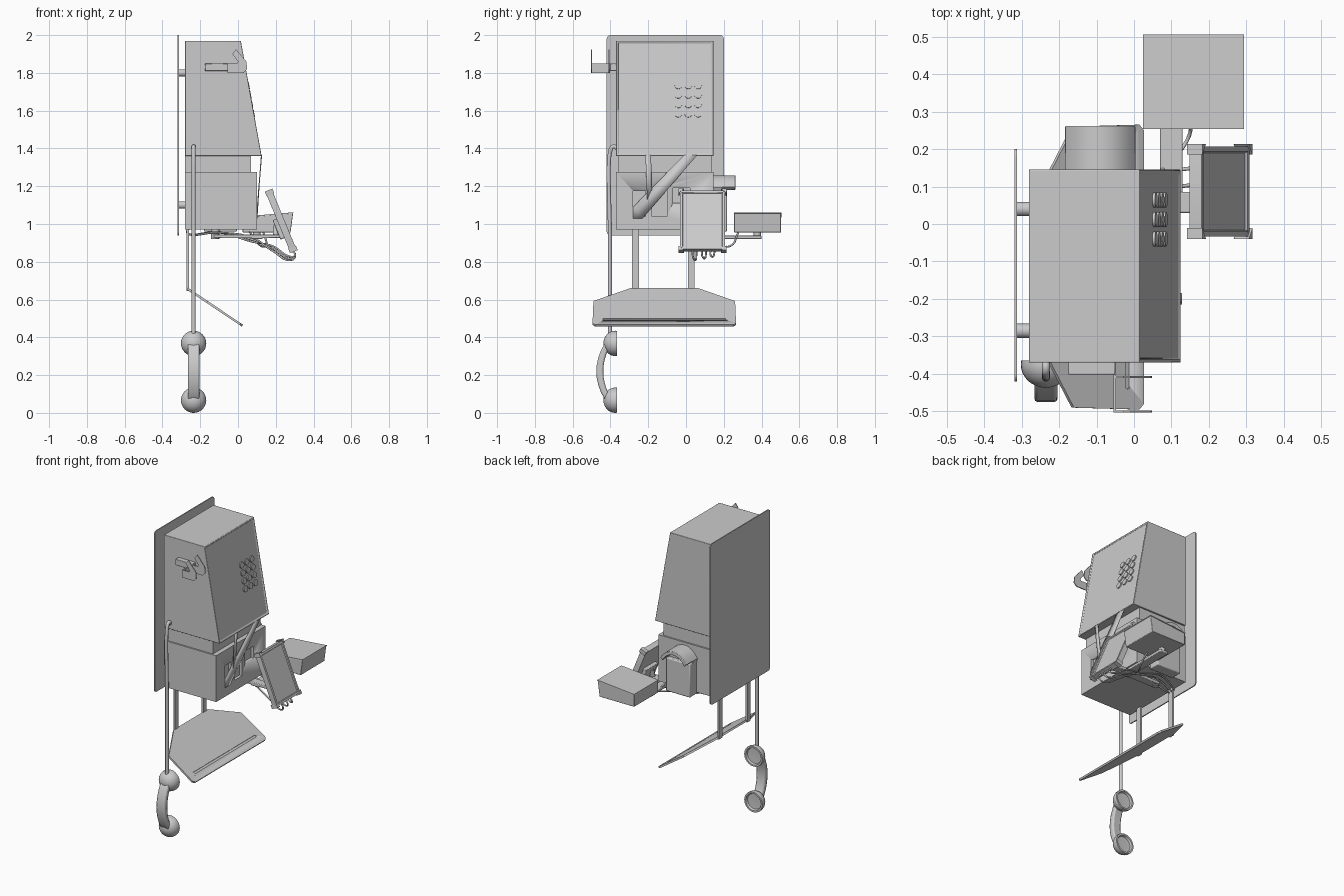
import bpy, bmesh, math
from mathutils import Vector, Matrix

if "Cube" in bpy.data.objects:
    bpy.data.objects.remove(bpy.data.objects["Cube"])


def finish(name, bm, bevel=0, smooth=True):
    bmesh.ops.recalc_face_normals(bm, faces=bm.faces)
    me = bpy.data.meshes.new(name)
    bm.to_mesh(me)
    bm.free()
    ob = bpy.data.objects.new(name, me)
    bpy.context.collection.objects.link(ob)
    if bevel:
        m = ob.modifiers.new("bevel", 'BEVEL')
        m.width, m.segments, m.limit_method = bevel, 2, 'ANGLE'
    if smooth:
        bpy.ops.object.select_all(action='DESELECT')
        ob.select_set(True)
        bpy.context.view_layer.objects.active = ob
        bpy.ops.object.shade_smooth_by_angle(angle=math.radians(35))
    return ob


def prism(name, pts, axis, lo, hi, bevel=0, inset=None, mat=None):
    """Extrude a 2D outline along an axis; inset = (direction, width, depth)."""
    put = {'x': lambda p, t: (t, p[0], p[1]),
           'y': lambda p, t: (p[0], t, p[1]),
           'z': lambda p, t: (p[0], p[1], t)}[axis]
    bm = bmesh.new()
    a = [bm.verts.new(put(p, lo)) for p in pts]
    b = [bm.verts.new(put(p, hi)) for p in pts]
    n = len(pts)
    bm.faces.new(a)
    bm.faces.new(b)
    for i in range(n):
        bm.faces.new((a[i], a[(i + 1) % n], b[(i + 1) % n], b[i]))
    bmesh.ops.recalc_face_normals(bm, faces=bm.faces)
    if inset:
        d, w, depth = inset
        bm.normal_update()
        f = max(bm.faces, key=lambda f: f.normal.dot(Vector(d)))
        bmesh.ops.inset_region(bm, faces=[f], thickness=w)
        bmesh.ops.inset_region(bm, faces=[f], thickness=0.003, depth=depth)
    if mat:
        bm.transform(mat)
    return finish(name, bm, bevel)


def box(name, x, y, z, **kw):
    return prism(name, [(x[0], y[0]), (x[1], y[0]), (x[1], y[1]), (x[0], y[1])], 'z', z[0], z[1], **kw)


def cyl(name, p, q, r, seg=20):
    p, q = Vector(p), Vector(q)
    d = q - p
    bm = bmesh.new()
    bmesh.ops.create_cone(bm, cap_ends=True, segments=seg, radius1=r, radius2=r, depth=d.length,
                          matrix=Matrix.Translation((p + q) / 2) @ d.to_track_quat('Z', 'Y').to_matrix().to_4x4())
    return finish(name, bm)


def lathe_y(name, prof, x, z, seg=32):
    bm = bmesh.new()
    vs = [bm.verts.new((x + r, y, z)) for r, y in prof]
    es = [bm.edges.new(e) for e in zip(vs, vs[1:])]
    bmesh.ops.spin(bm, geom=vs + es, cent=(x, 0, z), axis=(0, 1, 0), angle=math.tau, steps=seg)
    bmesh.ops.remove_doubles(bm, verts=bm.verts, dist=1e-5)
    return finish(name, bm)


def tube(name, pts, r, kind='BEZIER'):
    cu = bpy.data.curves.new(name, 'CURVE')
    cu.dimensions, cu.bevel_depth, cu.bevel_resolution, cu.use_fill_caps = '3D', r, 3, True
    s = cu.splines.new(kind)
    s.bezier_points.add(len(pts) - 1)
    for bp, p in zip(s.bezier_points, pts):
        bp.co = p
        bp.handle_left_type = bp.handle_right_type = 'AUTO'
    ob = bpy.data.objects.new(name, cu)
    bpy.context.collection.objects.link(ob)
    return ob


def cut(ob, cutter):
    cutter.hide_render = True
    cutter.hide_viewport = True
    m = ob.modifiers.new("cut", 'BOOLEAN')
    m.operation, m.object, m.solver = 'DIFFERENCE', cutter, 'EXACT'


def rounded(a, b, c, d, r):
    out = []
    for cx, cy, s in ((b - r, d - r, 0), (a + r, d - r, 1), (a + r, c + r, 2), (b - r, c + r, 3)):
        for k in range(5):
            t = (s + k / 4) * math.pi / 2
            out.append((cx + r * math.cos(t), cy + r * math.sin(t)))
    return out


# Back plate and its standoffs
prism("back_plate", rounded(-0.42, 0.2, 0.94, 2.0, 0.02), 'x', -0.319, -0.312)
for y in (-0.285, 0.04):
    for z in (1.1, 1.8):
        cyl("standoff", (-0.314, y, z), (-0.275, y, z), 0.019)

# Sloped upper housing with recessed front panel
prism("upper_housing", [(-0.28, 1.36), (0.125, 1.36), (0.015, 1.97), (-0.28, 1.97)], 'y', -0.37, 0.145,
      bevel=0.007, inset=((1, 0, 0.18), 0.014, -0.005))

# Keypad buttons on the slope
nrm = Vector((0.61, 0, 0.11)).normalized()
for y in (-0.04, 0.012, 0.064):
    for z in (1.585, 1.635, 1.685, 1.735):
        c = Vector((0.125 - (z - 1.36) * 0.18, y, z))
        cyl("keypad_button", c - nrm * 0.012, c + nrm * 0.002, 0.02, 16)

# Neck and lower coin box with recessed windows
box("neck", (-0.28, 0.07), (-0.36, 0.135), (1.26, 1.37))
lower = box("lower_box", (-0.28, 0.1), (-0.37, 0.145), (0.97, 1.275))
for a, b, c, d in ((-0.28, -0.215, 1.04, 1.175), (-0.18, -0.1, 1.04, 1.18), (-0.07, 0.02, 1.11, 1.19)):
    cut(lower, box("window_cutter", (0.08, 0.12), (a, b), (c, d)))


# Tape strips across the lower box
def strip(pts):
    bm = bmesh.new()
    bm.faces.new([bm.verts.new((0.103 + max(0, z - 1.15) * 0.1, y, z)) for y, z in pts])
    ob = finish("tape_strip", bm)
    ob.modifiers.new("thickness", 'SOLIDIFY').thickness = 0.003


strip([(-0.28, 1.03), (-0.23, 1.03), (0.06, 1.365), (-0.01, 1.365), (-0.28, 1.09)])
strip([(-0.215, 1.365), (-0.185, 1.365), (-0.18, 1.13), (-0.205, 1.11)])

# Side cup with arched hood
box("side_cup", (-0.18, -0.005), (0.14, 0.217), (0.96, 1.18), bevel=0.006)
arch = []
for r, ks in ((0.15, range(9)), (0.125, range(8, -1, -1))):
    for k in ks:
        t = math.radians(35 + 110 * k / 8)
        arch.append((-0.09 + r * 0.77 * math.cos(t), 1.108 + r * math.sin(t)))
prism("cup_hood", arch, 'y', 0.14, 0.262, bevel=0.003)
prism("cup_back", [(-0.18, 1.17)] + [p for p in reversed(arch[:9])] + [(-0.005, 1.17)], 'y', 0.14, 0.19)

# Handset hook: arm, bridge and two prongs
box("hook_arm", (-0.175, -0.05), (-0.402, -0.366), (1.81, 1.85), bevel=0.003)
box("hook_bridge", (-0.055, -0.048), (-0.503, -0.402), (1.8, 1.85))
prong = [(-0.055, 1.8), (0.03, 1.8), (0.048, 1.82), (0.045, 1.86), (-0.01, 1.925),
         (-0.03, 1.9), (0.0, 1.86), (-0.005, 1.85), (-0.055, 1.85)]
for y in (-0.5, -0.408):
    prism("hook_prong", prong, 'y', y - 0.003, y + 0.003)

# Hanging cord and handset
X = -0.235
tube("handset_cord", [(X, -0.36, 1.395), (X, -0.385, 1.41), (X, -0.402, 1.38), (X, -0.402, 0.9), (X, -0.402, 0.42)], 0.011)
dome = [(0.0, -0.437)] + [(0.067 * math.sin(t), -0.375 - 0.062 * math.cos(t))
                          for t in [math.pi / 2 * k / 8 for k in range(1, 9)]]
cup = dome + [(0.066, -0.364), (0.055, -0.364), (0.05, -0.377), (0.0, -0.38)]
for z in (0.067, 0.368):
    lathe_y("handset_cup", cup, X, z)
outer = [(-0.4 - 0.075 * math.sin(math.pi * k / 10) ** 0.7, 0.04 + 0.36 * k / 10) for k in range(11)]
inner = [(-0.385 - 0.053 * math.sin(math.pi * k / 10) ** 0.7, 0.07 + 0.3 * k / 10) for k in range(10, -1, -1)]
prism("handset_handle", outer + inner, 'x', X - 0.031, X + 0.031, bevel=0.009)

# Shelf straps and sloping shelf with slot
for y in (-0.267, 0.028):
    box("shelf_strap", (-0.272, -0.26), (y - 0.018, y + 0.018), (0.645, 0.98))
slope = Matrix.Translation((-0.267, 0, 0.657)) @ Matrix.Rotation(math.atan2(0.195, 0.29), 4, 'Y')
outline = [(0, -0.29), (0.125, -0.49), (0.335, -0.495), (0.35, -0.48),
           (0.35, 0.25), (0.335, 0.265), (0.125, 0.26), (0, 0.06)]
shelf = prism("shelf", outline, 'z', -0.006, 0.006, mat=slope)
cut(shelf, prism("slot_cutter", rounded(0.29, 0.305, -0.44, 0.21, 0.007), 'z', 0.001, 0.05, mat=slope))

# Swing arms under the box
box("cross_arm", (-0.13, 0.225), (0.03, 0.085), (0.925, 0.945), bevel=0.004)
cyl("arm_pivot", (-0.12, 0.057, 0.92), (-0.12, 0.057, 0.975), 0.022)
box("side_arm", (0.07, 0.13), (0.03, 0.4), (0.92, 0.938), bevel=0.004)
cyl("tray_post", (0.1, 0.378, 0.93), (0.1, 0.378, 0.97), 0.02)

# Side unit
prism("side_unit", [(0.025, 0.955), (0.278, 0.955), (0.292, 1.058), (0.025, 1.035)], 'y', 0.255, 0.503, bevel=0.003)
prism("side_unit_lid", [(0.024, 1.034), (0.293, 1.057), (0.293, 1.062), (0.024, 1.039)], 'y', 0.254, 0.505)

# Tilted tablet with raised frame, corner clips and rear mount
tilt = Matrix.Translation((0.228, 0.087, 1.016)) @ Matrix.Rotation(-0.39, 4, 'Y')
prism("tablet", rounded(-0.12, 0.12, -0.168, 0.168, 0.014), 'x', -0.018, 0.018, bevel=0.003,
      inset=((1, 0, 0), 0.014, -0.006), mat=tilt)
for sy in (-1, 1):
    for sz in (-1, 1):
        w = sorted((sy * 0.098, sy * 0.127))
        h = sorted((sz * 0.15, sz * 0.176))
        clip = [(w[0], h[0]), (w[1], h[0]), (w[1], h[1]), (w[0], h[1])]
        clip.pop({(-1, -1): 2, (-1, 1): 1, (1, -1): 3, (1, 1): 0}[(sy, sz)])
        prism("corner_clip", clip, 'x', -0.021, 0.023, mat=tilt)
box("tablet_mount", (-0.04, -0.015), (-0.06, 0.06), (-0.09, 0.02), bevel=0.004, mat=tilt)
cyl("mount_post", (0.2, 0.057, 0.935), (0.205, 0.07, 0.99), 0.016)

# Cables looping to the tablet
for i, y in enumerate((0.035, 0.085, 0.13)):
    tube("tablet_cable", [(-0.26, 0.0 + i * 0.02, 0.975), (-0.27, 0.01 + i * 0.02, 0.955), (-0.1, y, 0.955),
                          (0.08, y + 0.01, 0.925 - i * 0.01), (0.18, y + 0.02, 0.86 + i * 0.012),
                          (0.285, y + 0.01, 0.81 + i * 0.008), (0.303, y, 0.835), (0.288, y, 0.86)], 0.005)
tube("side_cable", [(0.06, 0.13, 0.96), (0.12, 0.19, 0.885), (0.15, 0.245, 0.89), (0.14, 0.27, 0.94), (0.13, 0.28, 0.965)], 0.005)
